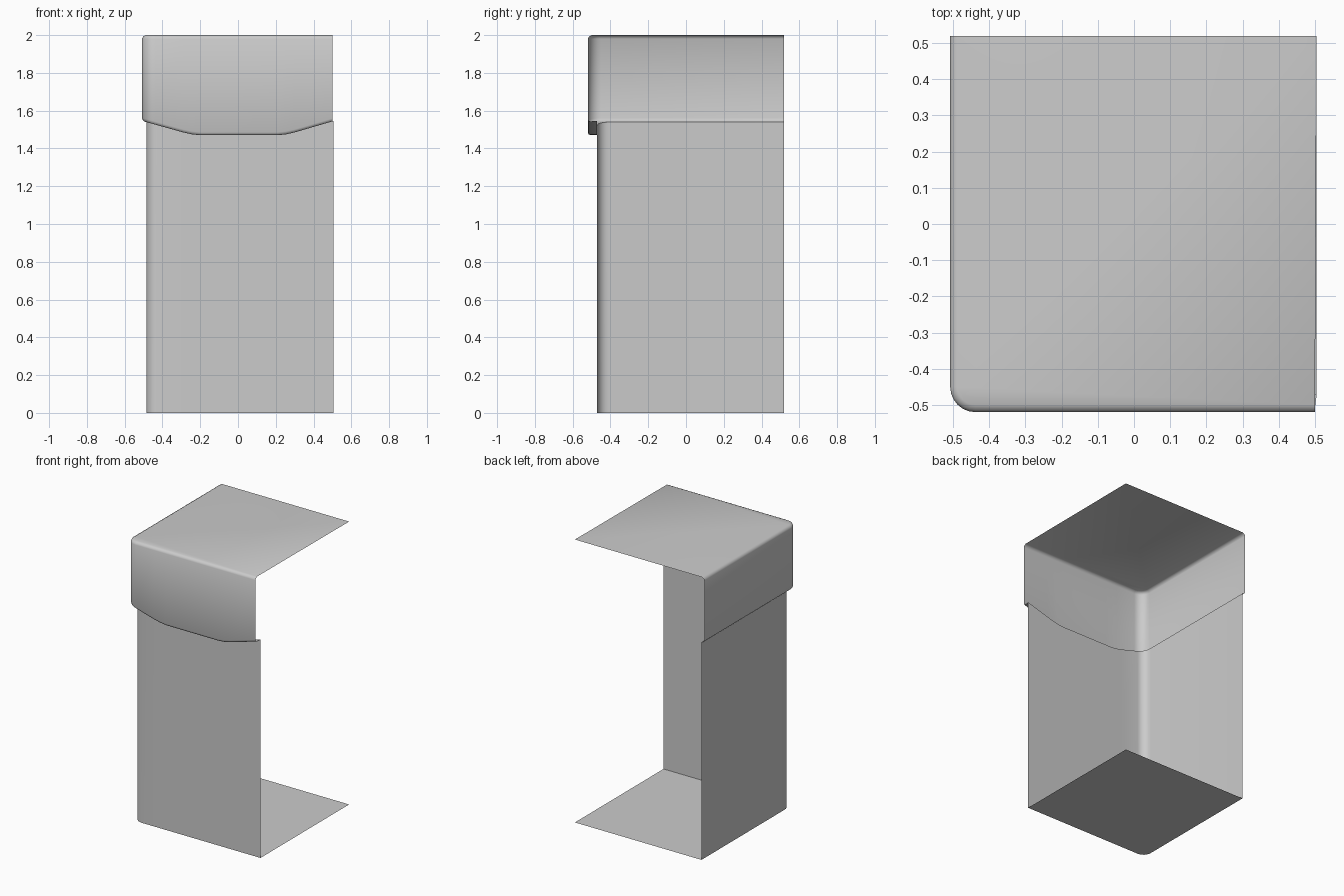
import bpy, bmesh, math

if "Cube" in bpy.data.objects:
    bpy.data.objects.remove(bpy.data.objects["Cube"])

BACK, RIGHT = 0.52, 0.505
# hanging lip line across the front: x, z
LIP = [(-0.505, 1.545), (-0.29, 1.485), (-0.245, 1.475), (-0.2, 1.47),
       (0.21, 1.47), (0.255, 1.475), (0.3, 1.485), (0.505, 1.545)]


def lip_z(x):
    for (x0, z0), (x1, z1) in zip(LIP, LIP[1:]):
        if x <= x1:
            return z0 + (z1 - z0) * max(0, (x - x0) / (x1 - x0))
    return LIP[-1][1]


def plan(left, front, r, right):
    """L-shaped plan: back of left wall, rounded corner, end of front wall."""
    pts = [(left, BACK)]
    for i in range(7):
        a = math.pi + i * math.pi / 12
        pts.append((left + r + r * math.cos(a), front + r + r * math.sin(a)))
    pts += [(x, front) for x, z in LIP[1:-1]]
    return pts + [(right, front)]


def build(name, rows, cap_row):
    bm = bmesh.new()
    grid = [[bm.verts.new(p) for p in row] for row in rows]
    for a, b in zip(grid, grid[1:]):
        for i in range(len(a) - 1):
            bm.faces.new((a[i], a[i + 1], b[i + 1], b[i]))
    # flat cap closed through the open back corner
    edge = grid[cap_row]
    corner = bm.verts.new((RIGHT, BACK, edge[0].co.z))
    loop = edge + [corner]
    bm.faces.new(loop if cap_row else loop[::-1])
    me = bpy.data.meshes.new(name)
    bm.to_mesh(me)
    bm.free()
    ob = bpy.data.objects.new(name, me)
    bpy.context.collection.objects.link(ob)
    bpy.context.view_layer.objects.active = ob
    ob.select_set(True)
    bpy.ops.object.shade_smooth_by_angle(angle=math.radians(50))
    ob.select_set(False)


# lower walls with floor sheet
wall = plan(-0.485, -0.47, 0.06, RIGHT)
wall_top = [(x, y, lip_z(x) if i else 1.54) for i, (x, y) in enumerate(wall)]
build("lower_walls", [[(x, y, 0) for x, y in wall], wall_top], 0)


# overhanging collar with rounded lip and top sheet
def ring(inset, z=None, lift=0):
    p = plan(-0.508 + inset, -0.52 + inset, 0.07 - inset, 0.5)
    return [(x, y, lip_z(x) + lift if z is None else z) for x, y in p]


collar = [wall_top, ring(0.012), ring(0.004, lift=0.005), ring(0, lift=0.016),
          ring(0, 1.98), ring(0.006, 1.993), ring(0.02, 2.0)]
build("collar_and_top", collar, len(collar) - 1)
